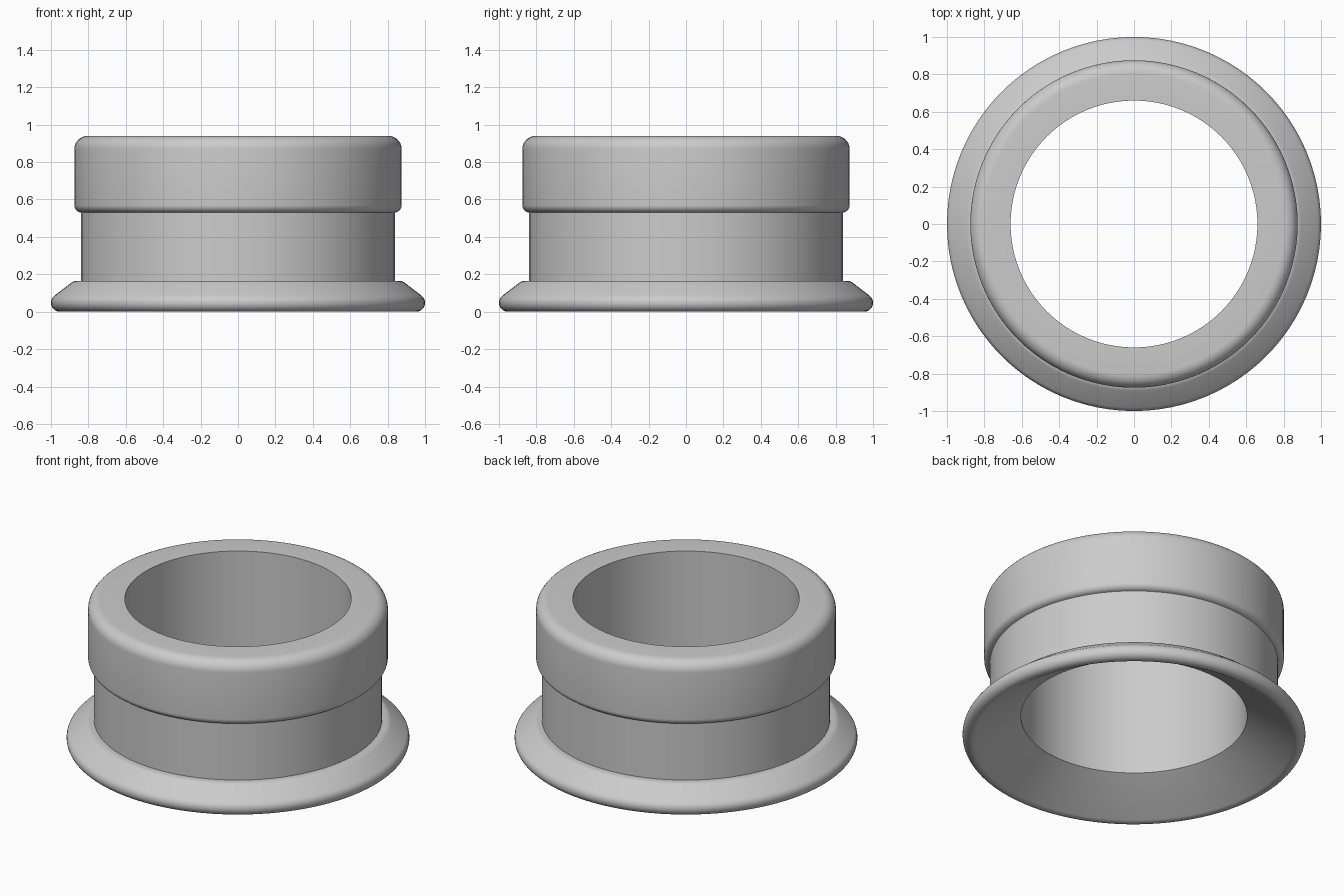
import bpy, bmesh, math
from mathutils import Matrix

cube = bpy.data.objects.get("Cube")
if cube:
    bpy.data.objects.remove(cube, do_unlink=True)

SEGMENTS = 96

grey = bpy.data.materials.new("plain_grey")
grey.use_nodes = True
colour = (0.6, 0.6, 0.6, 1)
grey.diffuse_color = colour
grey.node_tree.nodes["Principled BSDF"].inputs["Base Color"].default_value = colour


def arc(r, z, radius, start, end, steps=8):
    """Rounded corner in the (radius, height) plane, angles in degrees."""
    angles = [math.radians(start + (end - start) * i / steps) for i in range(steps + 1)]
    return [(r + radius * math.cos(a), z + radius * math.sin(a)) for a in angles]


def lathe(name, profile):
    """Revolve a closed profile around the z axis."""
    bm = bmesh.new()
    rings = []
    for i in range(SEGMENTS):
        turn = Matrix.Rotation(2 * math.pi * i / SEGMENTS, 3, "Z")
        rings.append([bm.verts.new(turn @ bm_point) for bm_point in
                      (Matrix.Identity(3) @ p for p in points(profile))])
    n = len(profile)
    for i, ring in enumerate(rings):
        nxt = rings[(i + 1) % SEGMENTS]
        for j in range(n):
            k = (j + 1) % n
            bm.faces.new((ring[j], nxt[j], nxt[k], ring[k]))
    bmesh.ops.recalc_face_normals(bm, faces=bm.faces)
    mesh = bpy.data.meshes.new(name)
    bm.to_mesh(mesh)
    bm.free()
    mesh.materials.append(grey)
    obj = bpy.data.objects.new(name, mesh)
    bpy.context.collection.objects.link(obj)
    bpy.ops.object.select_all(action="DESELECT")
    obj.select_set(True)
    bpy.context.view_layer.objects.active = obj
    bpy.ops.object.shade_smooth_by_angle(angle=math.radians(28))
    return obj


def points(profile):
    from mathutils import Vector
    return [Vector((r, 0, z)) for r, z in profile]


# Flared foot: conical underside, rounded lip, sloping top
profile = [(0.66, 0.17)]
profile += arc(0.952, 0.048, 0.048, -120, 52, 14)
profile += arc(0.862, 0.115, 0.05, 52, 90, 4)
# Straight neck
profile += [(0.84, 0.165), (0.84, 0.53)]
# Rounded collar
profile += arc(0.835, 0.57, 0.04, -82, 0)
profile += arc(0.805, 0.87, 0.07, 0, 90)
# Bore
profile += [(0.66, 0.94)]
lathe("flanged_bushing", profile)
